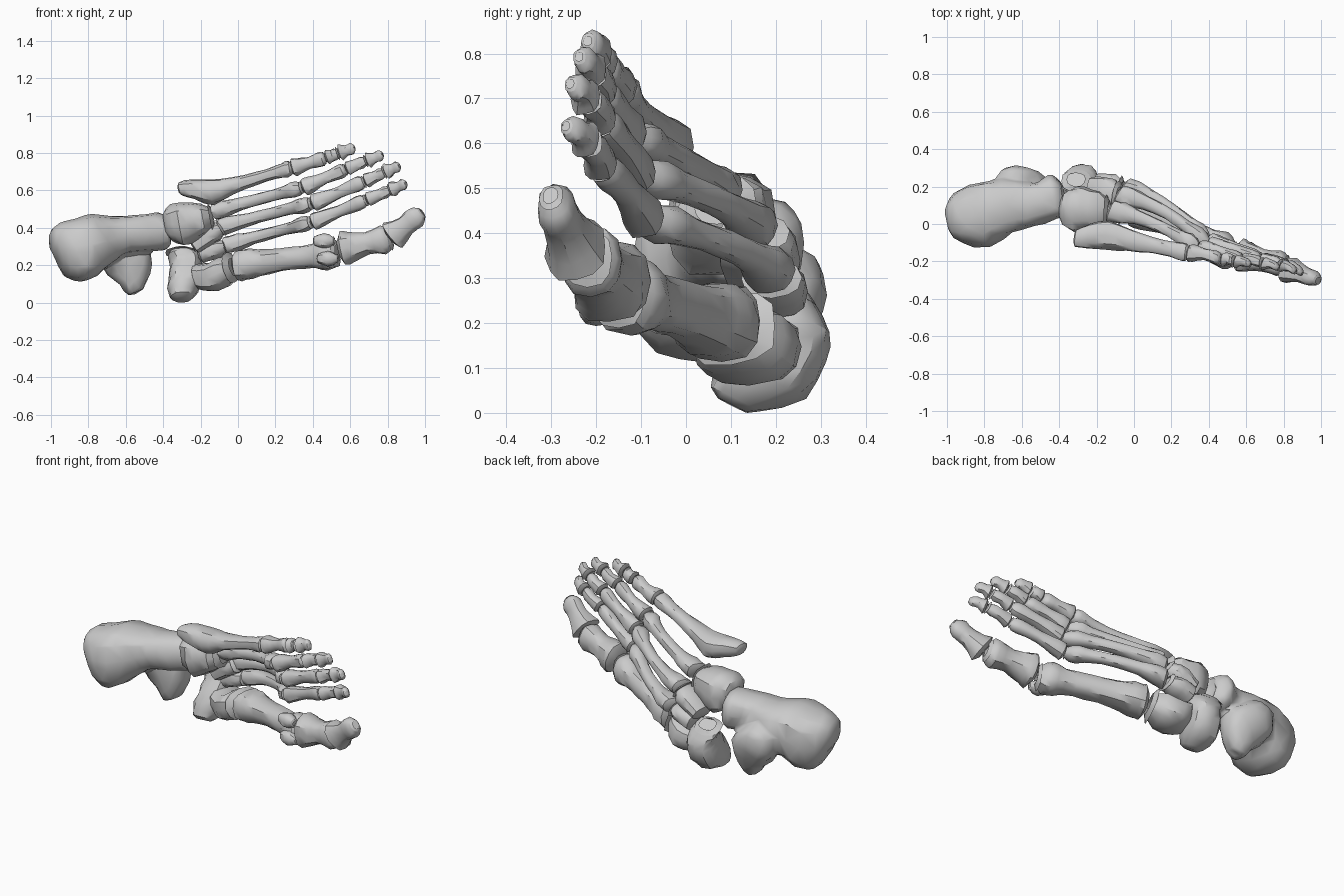
import bpy, bmesh, math, random
from mathutils import Vector

random.seed(4)
cube = bpy.data.objects.get("Cube")
if cube:
    bpy.data.objects.remove(cube, do_unlink=True)

bone_grey = bpy.data.materials.new("bone_grey")
bone_grey.use_nodes = True
COLOUR = (0.6, 0.6, 0.6, 1)
bone_grey.diffuse_color = COLOUR
bone_grey.node_tree.nodes["Principled BSDF"].inputs["Base Color"].default_value = COLOUR

X, Y = Vector((1, 0, 0)), Vector((0, 1, 0))
SIDES = 12


def catmull(rows, steps):
    """Smoothly resample rows of numbers."""
    out = []
    last = len(rows) - 1
    for i in range(last):
        a, b, c, d = (rows[min(max(k, 0), last)] for k in (i - 1, i, i + 1, i + 2))
        for s in range(steps):
            t = s / steps
            out.append([q + t / 2 * (r - p + t * (2*p - 5*q + 4*r - e + t * (3*(q - r) + e - p)))
                        for p, q, r, e in zip(a, b, c, d)])
    return out + [list(rows[last])]


def finish(obj):
    bpy.ops.object.select_all(action="DESELECT")
    obj.select_set(True)
    bpy.context.view_layer.objects.active = obj
    bpy.ops.object.shade_smooth_by_angle(angle=math.radians(35))


def loft(name, stations, ref=Y, rough=0.06, square=0.8):
    """Skin rounded sections (centre xyz, half size along ref, half size across)."""
    rows = catmull(stations, 2)
    axis = (Vector(rows[-1][:3]) - Vector(rows[0][:3])).normalized()
    u = (ref - axis * ref.dot(axis)).normalized()
    v = axis.cross(u)
    # shrunken rings round off both ends
    for at, way in ((0, -1), (len(rows), 1)):
        x, y, z, a, b = rows[0 if at == 0 else -1]
        tip = Vector((x, y, z)) + axis * way * 0.25 * min(a, b)
        rows.insert(at, [*tip, a * 0.6, b * 0.6])
    bm = bmesh.new()
    rings = []
    for x, y, z, a, b in rows:
        ring = []
        for i in range(SIDES):
            ang = math.tau * i / SIDES
            c, s = math.cos(ang), math.sin(ang)
            k = 1 + random.uniform(-rough, rough)
            offset = (u * a * math.copysign(abs(c) ** square, c)
                      + v * b * math.copysign(abs(s) ** square, s))
            ring.append(bm.verts.new(Vector((x, y, z)) + offset * k))
        rings.append(ring)
    for lower, upper in zip(rings, rings[1:]):
        for i in range(SIDES):
            j = (i + 1) % SIDES
            bm.faces.new((lower[i], lower[j], upper[j], upper[i]))
    bm.faces.new(rings[0][::-1])
    bm.faces.new(rings[-1])
    bmesh.ops.recalc_face_normals(bm, faces=bm.faces)
    mesh = bpy.data.meshes.new(name)
    bm.to_mesh(mesh)
    bm.free()
    mesh.materials.append(bone_grey)
    obj = bpy.data.objects.new(name, mesh)
    bpy.context.collection.objects.link(obj)
    finish(obj)
    return obj


# Thickness along each kind of long bone: (position, dorsal size, side size)
METATARSAL = ((0, 1.7, 1.3), (.12, 1.6, 1.25), (.3, 1.1, .95), (.55, .9, .85),
              (.78, .95, .9), (.9, 1.4, 1.2), (1, 1.1, .95))
STOUT = ((0, 1.45, 1.25), (.12, 1.4, 1.2), (.3, 1.1, .95), (.55, .95, .9),
         (.78, .95, .95), (.9, 1.2, 1.3), (1, .95, 1.1))
PROXIMAL = ((0, 1.25, 1.3), (.15, 1.2, 1.2), (.5, .85, .85), (.85, .95, 1.1), (1, .8, .95))
MIDDLE = ((0, 1.05, 1.1), (.5, .8, .85), (1, .9, 1))
DISTAL = ((0, 1, 1.2), (.45, .65, .75), (.8, .6, .85), (1, .4, .5))


def long_bone(name, start, end, size, profile, bow=0.0):
    a, b = Vector(start), Vector(end)
    rows = []
    for t, dorsal, side in profile:
        p = a.lerp(b, t) + Y * bow * 4 * t * (1 - t)
        rows.append((*p, dorsal * size, side * size))
    return loft(name, rows)


# Heel bone: main body plus the inner shelf, fused into one skin
heel = loft("heel_bone", [
    (-.98, .02, .32, .1, .08), (-.93, .03, .28, .14, .15), (-.85, .04, .28, .175, .17),
    (-.77, .06, .31, .17, .165), (-.68, .1, .34, .15, .125), (-.6, .105, .365, .13, .1),
    (-.5, .11, .37, .11, .1), (-.43, .15, .38, .12, .105), (-.39, .14, .38, .11, .1)],
    rough=.03, square=.75)
shelf = loft("heel_shelf", [
    (-.67, .2, .34, .1, .08), (-.63, .2, .27, .115, .12), (-.58, .19, .2, .1, .13),
    (-.55, .18, .13, .08, .09), (-.55, .17, .06, .06, .055)], rough=.03)
bpy.ops.object.select_all(action="DESELECT")
shelf.select_set(True)
heel.select_set(True)
bpy.context.view_layer.objects.active = heel
bpy.ops.object.join()
skin = heel.modifiers.new("skin", "REMESH")
skin.mode, skin.voxel_size = "VOXEL", 0.015
soft = heel.modifiers.new("soft", "SMOOTH")
soft.iterations = 2
facets = heel.modifiers.new("facets", "DECIMATE")
facets.ratio = 0.06
for m in [m.name for m in heel.modifiers]:
    bpy.ops.object.modifier_apply(modifier=m)
finish(heel)

# Midfoot bones
loft("navicular", [
    (-.3, .11, .03, .06, .06), (-.29, .17, .08, .085, .105), (-.28, .22, .16, .085, .105),
    (-.28, .24, .22, .085, .085), (-.31, .23, .27, .08, .065)], ref=X)
loft("cuboid", [
    (-.37, .08, .42, .09, .09), (-.31, .08, .42, .12, .12),
    (-.23, .08, .44, .11, .1), (-.15, .07, .46, .09, .07)])
loft("medial_cuneiform", [
    (-.21, .17, .14, .09, .07), (-.13, .14, .14, .115, .08), (-.04, .1, .185, .11, .085)])
loft("intermediate_cuneiform", [
    (-.2, .2, .26, .07, .05), (-.14, .2, .28, .07, .05), (-.07, .19, .3, .065, .045)])
loft("lateral_cuneiform", [
    (-.23, .17, .31, .08, .05), (-.16, .16, .36, .09, .055), (-.09, .15, .4, .08, .05)])

# Big toe ray
long_bone("big_toe_metatarsal", (.01, .08, .2), (.52, -.15, .265), .068, STOUT, .015)
long_bone("big_toe_proximal", (.565, -.165, .29), (.81, -.22, .345), .07, PROXIMAL)
long_bone("big_toe_distal", (.83, -.245, .36), (.98, -.3, .48), .07, DISTAL)
for side, spot in (("inner", (.48, -.2, .235)), ("outer", (.46, -.19, .33))):
    x, y, z = spot
    loft(side + "_sesamoid", [(x - .05, y + .01, z, .025, .025), (x, y, z, .04, .04),
                              (x + .05, y - .01, z, .025, .025)])

# Outermost metatarsal, with its wedge-shaped base
loft("little_toe_metatarsal", [
    (-.31, -.075, .61, .045, .035), (-.24, -.065, .605, .065, .055),
    (-.14, -.06, .59, .075, .068), (-.03, -.085, .625, .06, .045),
    (.1, -.115, .665, .042, .034), (.2, -.135, .695, .04, .034),
    (.26, -.15, .713, .05, .042), (.29, -.155, .72, .04, .035)])

# Smaller toes: thickness, dorsal bow, then head of the metatarsal, two joints and tip
RAYS = {
    "second": (.036, (.4, -.09, .43), (.69, -.19, .55), (.82, -.22, .605), (.905, -.27, .64)),
    "third": (.036, (.4, -.11, .53), (.68, -.19, .65), (.79, -.22, .7), (.87, -.26, .735)),
    "fourth": (.036, (.35, -.13, .615), (.58, -.19, .715), (.69, -.21, .76),
               (.78, -.24, .795)),
    "little": (.037, (.29, -.155, .72), (.47, -.19, .775), (.54, -.2, .8), (.63, -.22, .83)),
}
PARTS = (("proximal", PROXIMAL), ("middle", MIDDLE), ("distal", DISTAL))
for toe, (size, *joints) in RAYS.items():
    for (part, profile), a, b in zip(PARTS, joints, joints[1:]):
        a, b = Vector(a), Vector(b)
        gap = (b - a).normalized() * .009
        long_bone(f"{toe}_toe_{part}", a + gap, b - gap, size, profile, .01)

# Middle metatarsals: base and dorsal bow, ending at each toe's first joint
for toe, base, bow in (("second", (-.05, .19, .31), .05), ("third", (-.08, .15, .41), .05),
                       ("fourth", (-.12, .07, .49), .03)):
    size, head = RAYS[toe][:2]
    long_bone(toe + "_toe_metatarsal", base, Vector(head) - X * .009, size, METATARSAL, bow)
